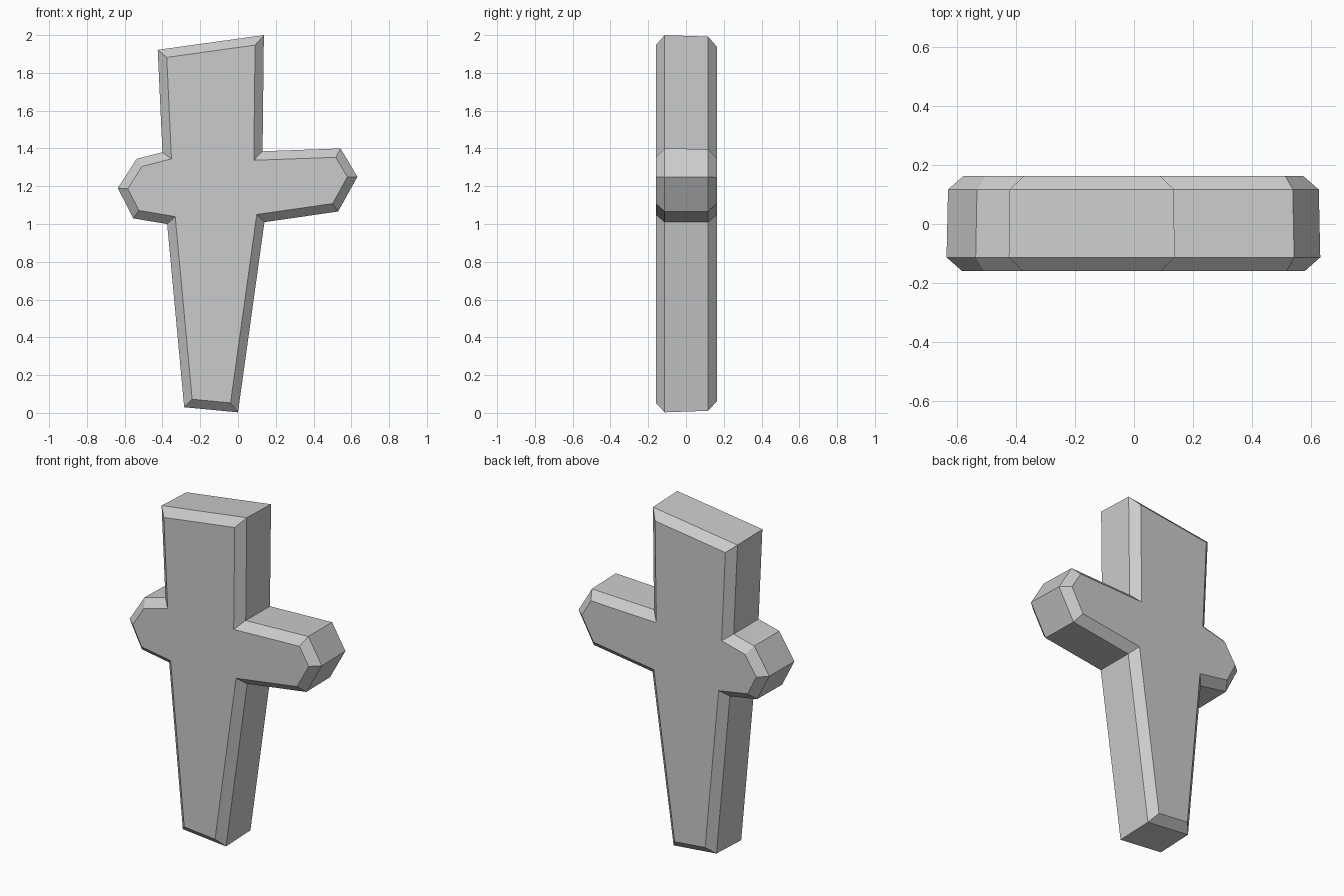
import bpy
import bmesh
from mathutils import Vector

if "Cube" in bpy.data.objects:
    bpy.data.objects.remove(bpy.data.objects["Cube"], do_unlink=True)

# Flat stone grey
stone = bpy.data.materials.new("stone_grey")
stone.use_nodes = True
colour = (0.6, 0.6, 0.6, 1)
stone.diffuse_color = colour
stone.node_tree.nodes["Principled BSDF"].inputs["Base Color"].default_value = colour

# Crooked cross outline in x and z, clockwise from the top right corner
outline = [Vector(p) for p in (
    (0.137, 2.0), (0.13, 1.385), (0.543, 1.40), (0.632, 1.25), (0.53, 1.066),
    (0.14, 1.01), (0.0, 0.003), (-0.285, 0.03), (-0.375, 1.0), (-0.555, 1.03),
    (-0.636, 1.19), (-0.537, 1.345), (-0.4, 1.38), (-0.425, 1.922))]
CENTRE = Vector((0, 1))


def inset(points, distance):
    """Move every edge of a clockwise outline inwards with mitred corners."""
    result = []
    for i, p in enumerate(points):
        a = (p - points[i - 1]).normalized()
        b = (points[(i + 1) % len(points)] - p).normalized()
        na, nb = Vector((a.y, -a.x)), Vector((b.y, -b.x))
        result.append(p + (na + nb) * distance / (1 + na.dot(nb)))
    return result


def scaled(points, factor):
    return [CENTRE + (p - CENTRE) * factor for p in points]


# Bevelled slab: four rings from front to back, the back slightly smaller
back = scaled(outline, 0.992)
rings = [(inset(outline, 0.046), -0.16), (outline, -0.113),
         (back, 0.117), (inset(back, 0.046), 0.163)]
bm = bmesh.new()
loops = [[bm.verts.new((p.x, y, p.y)) for p in pts] for pts, y in rings]
for near, far in zip(loops, loops[1:]):
    for i in range(len(near)):
        bm.faces.new((near[i - 1], near[i], far[i], far[i - 1]))
bm.faces.new(loops[0])
bm.faces.new(loops[-1])
bmesh.ops.recalc_face_normals(bm, faces=bm.faces)

mesh = bpy.data.meshes.new("stone_cross")
bm.to_mesh(mesh)
bm.free()
mesh.materials.append(stone)
cross = bpy.data.objects.new("stone_cross", mesh)
bpy.context.collection.objects.link(cross)
